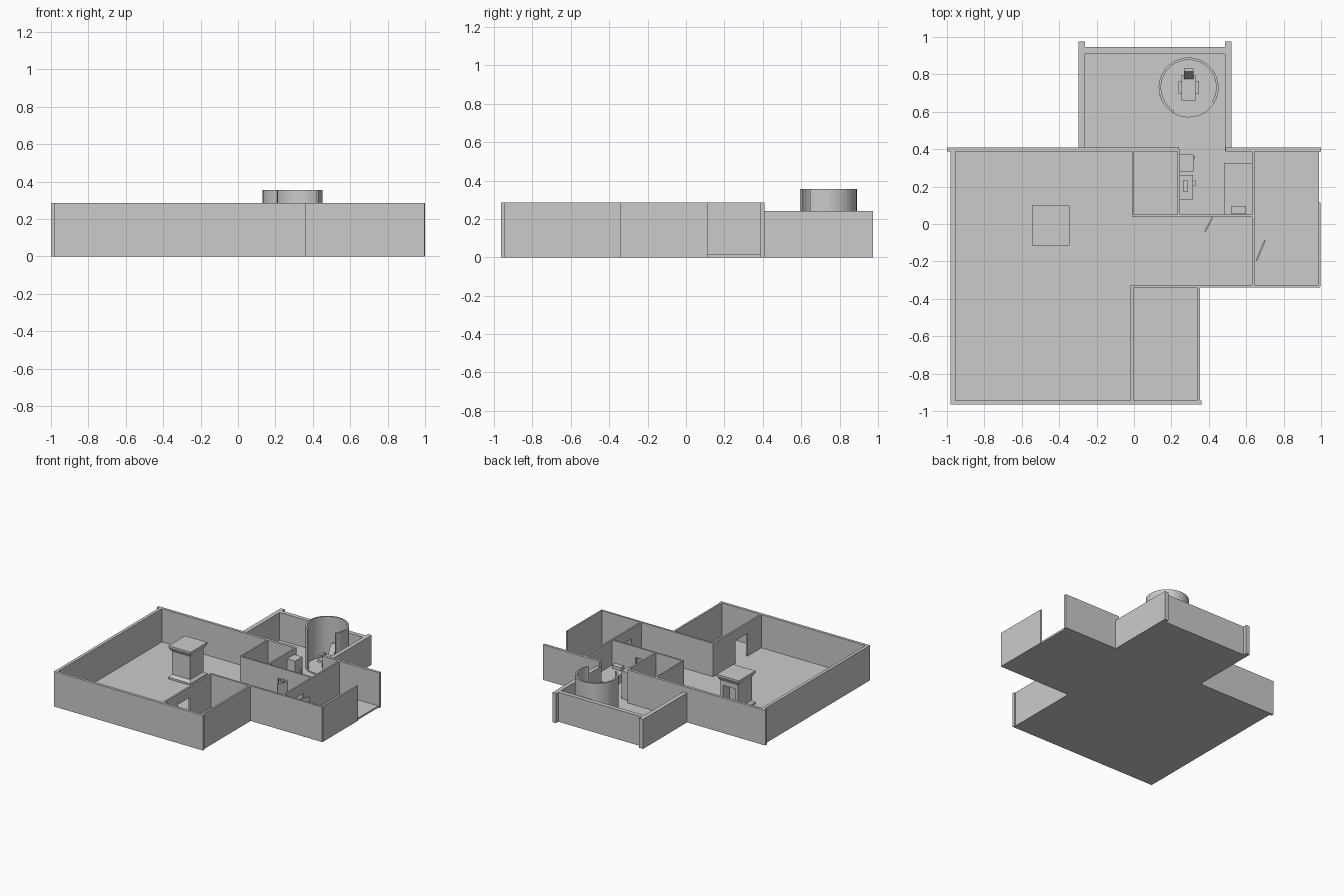
import bpy, bmesh, math
from mathutils import Matrix, Vector

if "Cube" in bpy.data.objects:
    bpy.data.objects.remove(bpy.data.objects["Cube"])

WALL, LOW, FLOOR, DOOR = 0.285, 0.24, 0.015, 0.20


def finish(name, bm):
    bmesh.ops.recalc_face_normals(bm, faces=bm.faces)
    me = bpy.data.meshes.new(name)
    bm.to_mesh(me)
    bm.free()
    ob = bpy.data.objects.new(name, me)
    bpy.context.collection.objects.link(ob)
    return ob


def prism(name, pts, offset):
    """Extrude a closed 3D outline along an offset vector."""
    bm = bmesh.new()
    face = bm.faces.new([bm.verts.new(p) for p in pts])
    ext = bmesh.ops.extrude_face_region(bm, geom=[face])["geom"]
    verts = [v for v in ext if isinstance(v, bmesh.types.BMVert)]
    bmesh.ops.translate(bm, verts=verts, vec=Vector(offset))
    return finish(name, bm)


def box(name, x0, x1, y0, y1, z0, z1):
    return prism(name, [(x0, y0, z0), (x1, y0, z0), (x1, y1, z0), (x0, y1, z0)],
                 (0, 0, z1 - z0))


def wall(name, axis, start, end, t0, t1, height=WALL, door=None, z0=0.0):
    """Wall running along an axis, t0..t1 is its thickness, door = (from, to)."""
    prof = [(start, z0)]
    if door:
        a, b = door
        prof += [(a, z0), (a, DOOR), (b, DOOR), (b, z0)]
    prof += [(end, z0), (end, height), (start, height)]
    if axis == "x":
        return prism(name, [(s, t0, z) for s, z in prof], (0, t1 - t0, 0))
    return prism(name, [(t0, s, z) for s, z in prof], (t1 - t0, 0, 0))


def door_leaf(name, hinge, end):
    """Thin open door standing between two plan points."""
    h, e = Vector(hinge), Vector(end)
    d = (e - h).normalized()
    n = Vector((-d.y, d.x)) * 0.004
    pts = [h + n, e + n, e - n, h - n]
    prism(name, [(p.x, p.y, FLOOR) for p in pts], (0, 0, DOOR - FLOOR - 0.005))


def lathe_square(name, cx, cy, rings):
    """Square column from (half x, half y, z) rings."""
    bm = bmesh.new()
    loops = [[bm.verts.new((cx + sx * hx, cy + sy * hy, z))
              for sx, sy in ((-1, -1), (1, -1), (1, 1), (-1, 1))]
             for hx, hy, z in rings]
    for lo, hi in zip(loops, loops[1:]):
        for i in range(4):
            j = (i + 1) % 4
            bm.faces.new((lo[i], lo[j], hi[j], hi[i]))
    bm.faces.new(loops[0])
    bm.faces.new(loops[-1])
    return finish(name, bm)


# Floor slab following the plan outline
plan = [(-.97, -.96), (.35, -.96), (.35, -.335), (.99, -.335), (.99, .40),
        (.51, .40), (.51, .94), (-.29, .94), (-.29, .40), (-.97, .40)]
prism("floor", [(x, y, 0) for x, y in plan], (0, 0, FLOOR))

# Outer walls
wall("left_wall", "y", -.965, .41, -.98, -.955)
wall("front_wall", "x", -.98, .36, -.965, -.943)
wall("back_wall_left", "x", -1.0, .24, .388, .41)
wall("back_wall_right", "x", .49, 1.0, .388, .41)
wall("front_room_right_wall", "y", -.95, -.33, .337, .352)
wall("hall_front_wall", "x", -.015, .995, -.34, -.325)
wall("right_wall", "y", -.335, .115, .985, .998)

# Lower rear room walls
wall("rear_left_wall", "y", .40, .975, -.297, -.262, LOW)
wall("rear_right_wall", "y", .39, .975, .487, .52, LOW)
wall("rear_wall", "x", -.28, .50, .91, .945, LOW)

# Interior partitions
wall("front_room_partition", "y", -.95, -.33, -.018, -.004, door=(-.765, -.61), z0=FLOOR)
wall("hall_partition", "x", -.01, .635, .037, .05, door=(.335, .42), z0=FLOOR)
wall("closet_left_wall", "y", .04, .39, -.012, 0, z0=FLOOR)
wall("closet_right_wall", "y", .045, .40, .233, .246, z0=FLOOR)
wall("side_room_partition", "y", -.33, .39, .63, .643, door=(-.2, -.08), z0=FLOOR)
door_leaf("hall_door", (.42, .035), (.38, -.04))
door_leaf("side_room_door", (.655, -.195), (.70, -.088))

# Central fireplace: flared base and cap, recess on the rear side
chimney = lathe_square("fireplace", -.445, -.008, [
    (.10, .107, FLOOR), (.10, .107, .03), (.08, .087, .05), (.08, .087, .235),
    (.10, .107, .272), (.10, .107, .285)])
hole = box("hearth_cutter", -.50, -.39, .0, .15, .055, .20)
hole.hide_render = True
hole.hide_viewport = True
cut = chimney.modifiers.new("hearth", "BOOLEAN")
cut.operation = "DIFFERENCE"
cut.object = hole
cut.solver = "EXACT"

# Small bedroom: bed, pillow, cabinet, desk and monitor
box("bed", .482, .63, .05, .325, FLOOR, .08)
box("pillow", .52, .60, .053, .095, .08, .105)
box("cabinet", .246, .318, .28, .372, FLOOR, .24)
box("cabinet_handle", .318, .326, .35, .362, .11, .15)
box("desk_top", .246, .316, .132, .262, .085, .095)
for i, y in enumerate((.132, .252)):
    box(f"desk_side_{i}", .246, .316, y, y + .01, FLOOR, .085)
box("monitor", .262, .285, .17, .232, .10, .15)
box("monitor_foot", .262, .31, .185, .215, .095, .10)
box("desk_stool", .29, .33, .205, .232, FLOOR, .06)

# Round booth: open curved screen on a disc
CX, CY, R, N = .292, .73, .16, 40
a0, a1 = math.radians(-32), math.radians(238)
steps = [a0 + (a1 - a0) * i / N for i in range(N + 1)]


def ring(r, angles, z):
    return [(CX + r * math.cos(a), CY + r * math.sin(a), z) for a in angles]


prism("booth_disc", ring(R, [math.tau * i / 48 for i in range(48)], FLOOR), (0, 0, .01))
prism("booth_screen", ring(R, steps, FLOOR) + ring(R - .013, steps[::-1], FLOOR),
      (0, 0, .355 - FLOOR))

# Seat inside the booth
box("seat_pedestal", CX - .02, CX + .02, .69, .77, .025, .07)
box("seat", CX - .038, CX + .038, .66, .795, .07, .09)
prism("seat_back", [(CX - .025, .775, .09), (CX - .025, .795, .09),
                    (CX - .025, .832, .17), (CX - .025, .815, .17)], (.05, 0, 0))
for side, name in ((-1, "left"), (1, "right")):
    xs = sorted((CX + side * .036, CX + side * .055))
    box(f"{name}_armrest", xs[0], xs[1], .698, .765, .085, .11)
